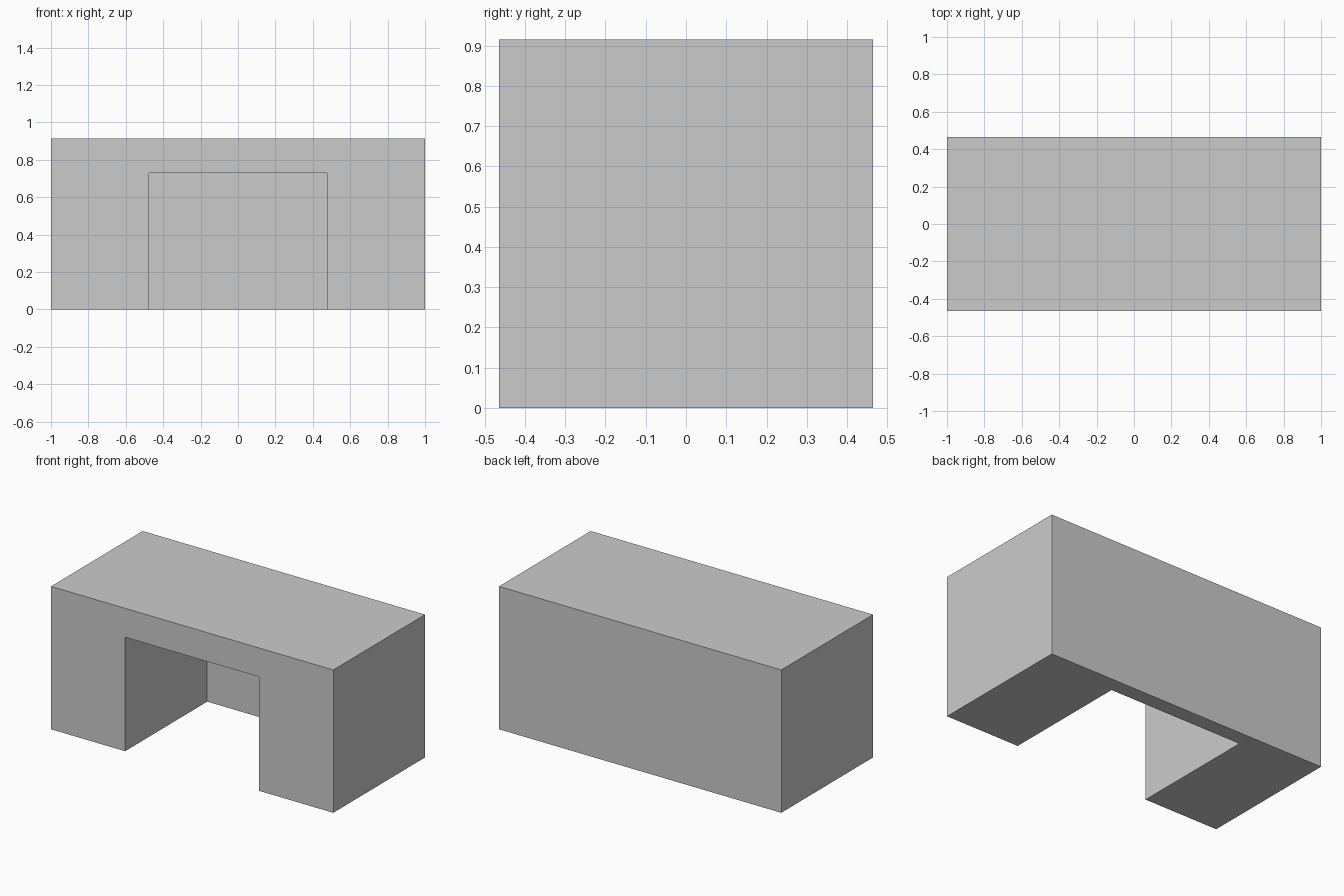
import bpy, bmesh

if "Cube" in bpy.data.objects:
    bpy.data.objects.remove(bpy.data.objects["Cube"])

W, D, H = 1.0, 0.464, 0.915      # half width, half depth, height
KNEE_X, KNEE_BACK, UNDER = 0.475, 0.367, 0.73


def extrude_outline(name, outline, z0, z1):
    bm = bmesh.new()
    face = bm.faces.new([bm.verts.new((x, y, z0)) for x, y in outline])
    out = bmesh.ops.extrude_face_region(bm, geom=[face])
    verts = [v for v in out["geom"] if isinstance(v, bmesh.types.BMVert)]
    bmesh.ops.translate(bm, verts=verts, vec=(0, 0, z1 - z0))
    bmesh.ops.recalc_face_normals(bm, faces=bm.faces)
    mesh = bpy.data.meshes.new(name)
    bm.to_mesh(mesh)
    bm.free()
    obj = bpy.data.objects.new(name, mesh)
    bpy.context.collection.objects.link(obj)
    return obj


# Solid desk top with its deep front band
extrude_outline("desk_top", [(-W, -D), (W, -D), (W, D), (-W, D)], UNDER, H)

# Left and right pedestals
for side, name in ((-1, "left_pedestal"), (1, "right_pedestal")):
    extrude_outline(name, [(side * KNEE_X, -D), (side * W, -D),
                           (side * W, D), (side * KNEE_X, D)], 0, UNDER)

# Back panel closing the kneehole
extrude_outline("back_panel", [(-KNEE_X, KNEE_BACK), (KNEE_X, KNEE_BACK),
                               (KNEE_X, D), (-KNEE_X, D)], 0, UNDER)
